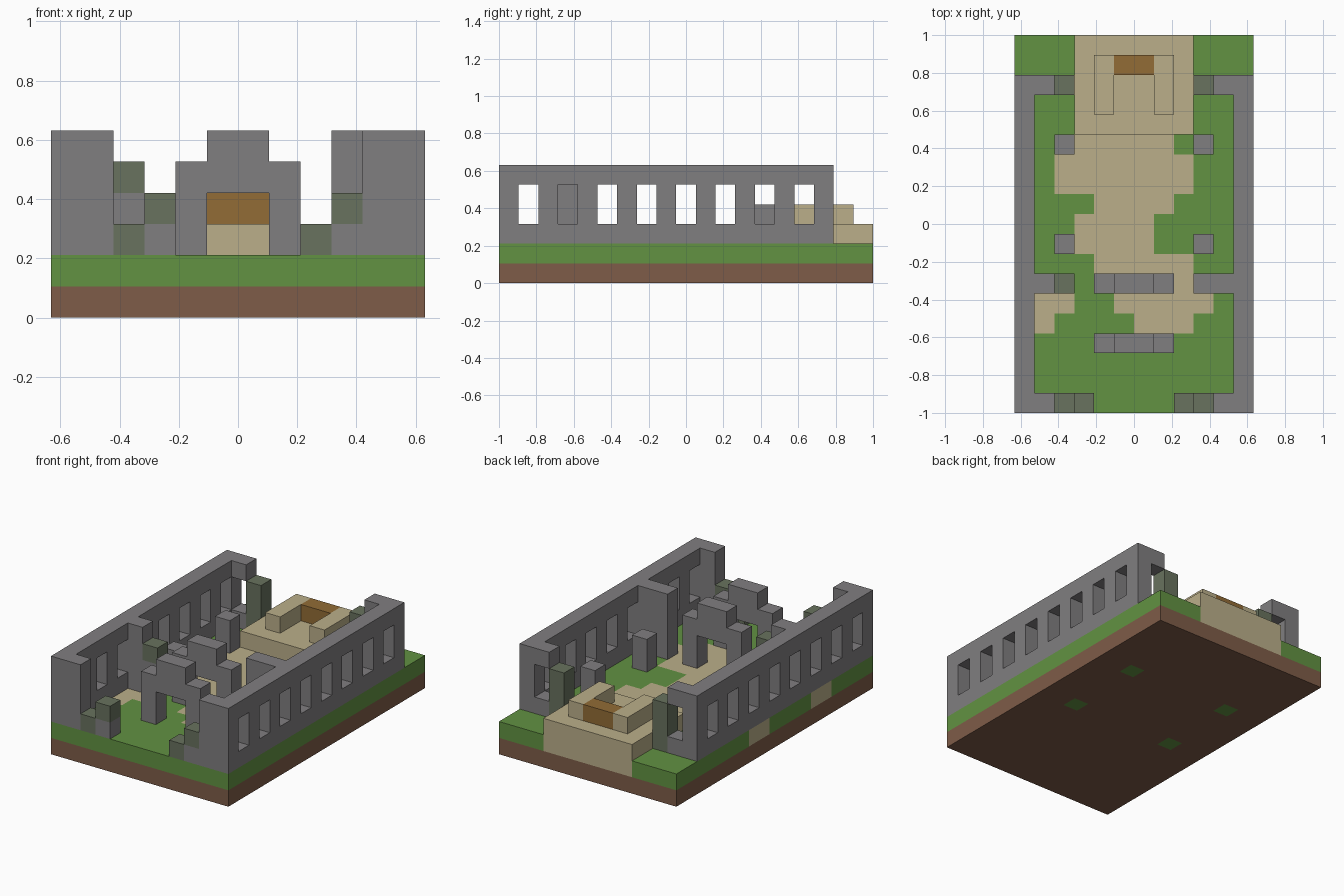
import bpy
import bmesh
from mathutils import Vector

cube = bpy.data.objects.get("Cube")
if cube:
    bpy.data.objects.remove(cube, do_unlink=True)

NX, NY = 12, 19          # block counts across and along the plot
U = 2 / NY               # block size
OFFSET = Vector((-NX * U / 2, -1, 0))


def material(name, rgb):
    linear = [((c / 255 + 0.055) / 1.055) ** 2.4 for c in rgb] + [1]
    mat = bpy.data.materials.new(name)
    mat.use_nodes = True
    mat.diffuse_color = linear
    bsdf = mat.node_tree.nodes["Principled BSDF"]
    bsdf.inputs["Base Color"].default_value = linear
    bsdf.inputs["Roughness"].default_value = 1
    return mat


STONE = material("grey stone", (128, 126, 128))
MOSS = material("mossy stone", (104, 114, 94))
GRASS = material("grass green", (98, 146, 66))
SAND = material("pale sand", (187, 175, 138))
WOOD = material("brown wood", (146, 108, 54))
DIRT = material("brown dirt", (126, 92, 72))


def box(x0, x1, y0, y1, z0, z1):
    """Block cells in an inclusive range."""
    return {(x, y, z) for x in range(x0, x1 + 1)
            for y in range(y0, y1 + 1) for z in range(z0, z1 + 1)}


def column(x, y, z0, z1):
    return box(x, x, y, y, z0, z1)


def mirror(cells):
    return {(NX - 1 - x, y, z) for x, y, z in cells}


parts = {}


def add(name, mat, cells):
    parts[name] = (mat, cells)


def add_pair(name, mat, cells):
    add("right_" + name, mat, cells)
    add("left_" + name, mat, mirror(cells))


# Sand path: inclusive x runs for each row of the ground layer
runs = {4: [(0, 1), (6, 8)], 5: [(0, 2), (5, 9)], 6: [(4, 8)], 7: [(4, 8)],
        8: [(3, 6)], 9: [(3, 6)], 10: [(0, 0), (4, 7)], 11: [(0, 0), (2, 8)],
        12: [(2, 8)], 13: [(3, 7)]}
path = box(3, 8, 14, 18, 1, 1)
for row, spans in runs.items():
    for a, b in spans:
        path |= box(a, b, row, row, 1, 1)

# Ground layers, with grass roots reaching through the dirt under the pillars
roots = set()
for y in (8, 13):
    roots |= column(2, y, 0, 0)
roots |= mirror(roots)
add("sand_path", SAND, path)
add("grass_layer", GRASS, box(0, 11, 0, 18, 1, 1) - path | roots)
add("dirt_base", DIRT, box(0, 11, 0, 18, 0, 0) - roots)

# Long walls with a window in every second block, and returns at the corners
wall = box(0, 0, 0, 16, 2, 5)
for y in range(1, 16, 2):
    wall -= column(0, y, 3, 4)
wall |= column(1, 0, 2, 5) | column(1, 6, 2, 5)
wall |= column(1, 16, 2, 2) | column(1, 16, 5, 5)
add_pair("wall", STONE, wall)
add_pair("rear_post", MOSS, column(2, 16, 2, 4))

# Ruined cross wall stubs
add("right_cross_wall", STONE, column(2, 6, 2, 3))
add("right_cross_wall_cap", MOSS, column(2, 6, 4, 4))
add("left_cross_wall", STONE, column(9, 6, 2, 5))

# Rubble beside the front entrance
add("right_rubble_base", STONE, column(3, 0, 2, 2))
add("right_rubble_moss", MOSS, column(2, 0, 2, 2) | column(3, 0, 3, 3))
add("left_rubble_base", STONE, column(9, 0, 2, 2))
add("left_rubble_moss", MOSS, column(8, 0, 2, 2) | column(9, 0, 3, 3))

# Two stepped arches
for name, y in (("front_arch", 3), ("inner_arch", 6)):
    legs = column(4, y, 2, 4)
    add(name, STONE, legs | mirror(legs) | box(5, 6, y, y, 4, 5))

# Short pillars
for name, y in (("middle_pillar", 8), ("rear_pillar", 13)):
    add_pair(name, STONE, column(2, y, 2, 3))

# Raised platform with a throne
add("platform", SAND, box(3, 8, 14, 18, 2, 2))
add_pair("throne_arm", SAND, box(4, 4, 15, 17, 3, 3))
add("throne_back", WOOD, box(5, 6, 17, 17, 3, 3))

# Skin every part with the block faces that are open to the air
occupied = set().union(*(cells for _, cells in parts.values()))


def build(name, mat, cells):
    bm = bmesh.new()
    for cell in sorted(cells):
        for axis in range(3):
            for side in (0, 1):
                near = list(cell)
                near[axis] += 2 * side - 1
                if tuple(near) in occupied:
                    continue
                u, v = (axis + 1) % 3, (axis + 2) % 3
                ring = []
                for du, dv in ((0, 0), (1, 0), (1, 1), (0, 1)):
                    p = Vector(cell)
                    p[axis] += side
                    p[u] += du
                    p[v] += dv
                    ring.append(bm.verts.new(p * U + OFFSET))
                bm.faces.new(ring if side else ring[::-1])
    bmesh.ops.remove_doubles(bm, verts=bm.verts, dist=U / 100)
    mesh = bpy.data.meshes.new(name)
    bm.to_mesh(mesh)
    bm.free()
    mesh.materials.append(mat)
    bpy.context.collection.objects.link(bpy.data.objects.new(name, mesh))


for name, (mat, cells) in parts.items():
    build(name, mat, cells)
